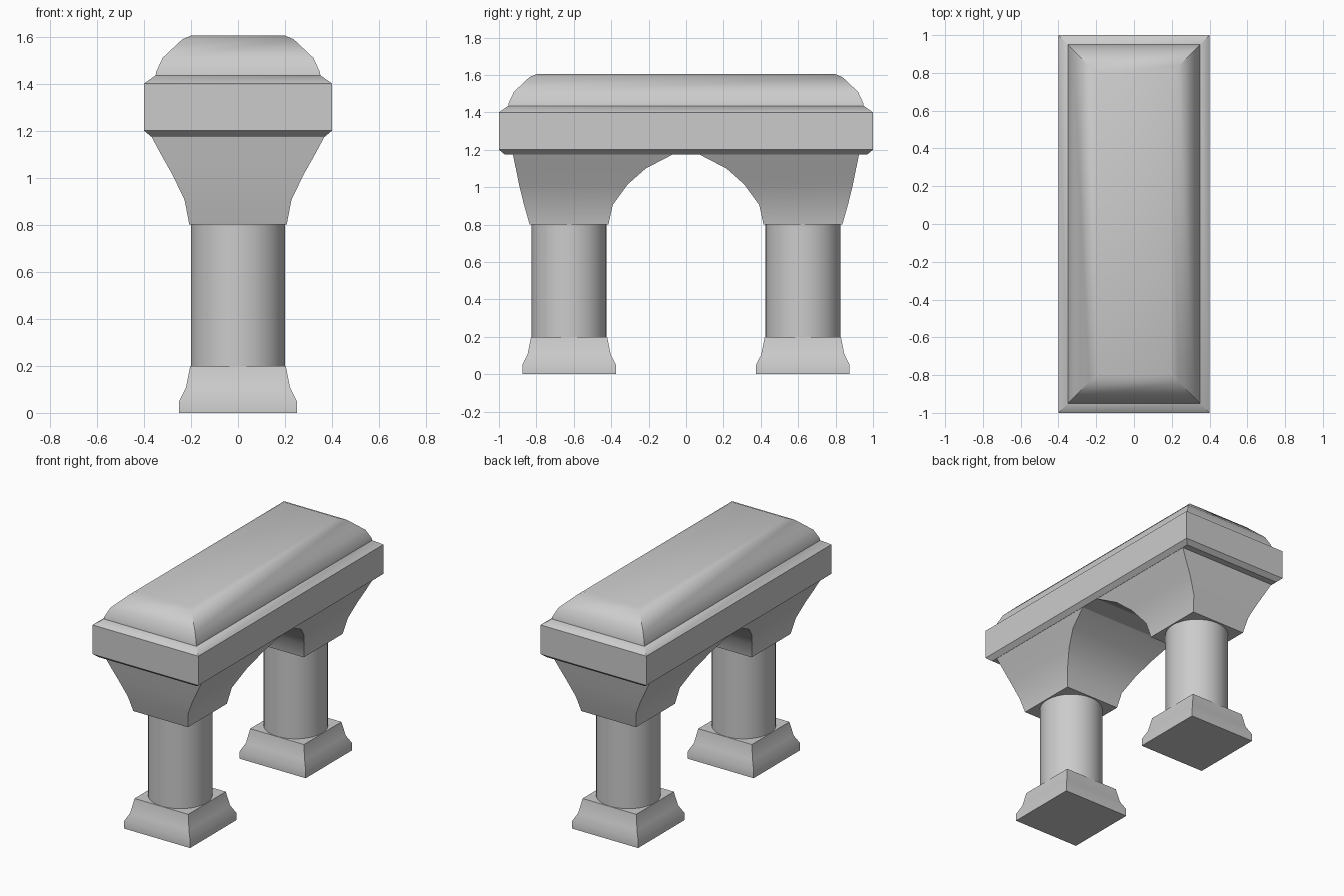
import bpy, bmesh, math

if "Cube" in bpy.data.objects:
    bpy.data.objects.remove(bpy.data.objects["Cube"])


def finish(name, bm, angle=35):
    bmesh.ops.recalc_face_normals(bm, faces=bm.faces[:])
    me = bpy.data.meshes.new(name)
    bm.to_mesh(me)
    bm.free()
    ob = bpy.data.objects.new(name, me)
    bpy.context.collection.objects.link(ob)
    bpy.ops.object.select_all(action='DESELECT')
    ob.select_set(True)
    bpy.context.view_layer.objects.active = ob
    bpy.ops.object.shade_smooth_by_angle(angle=math.radians(angle))
    return ob


def rect_loft(name, sections):
    """Stack rectangles (half_x, y0, y1, z) into a closed solid."""
    bm = bmesh.new()
    rings = [[bm.verts.new(p) for p in ((-hx, y0, z), (hx, y0, z), (hx, y1, z), (-hx, y1, z))]
             for hx, y0, y1, z in sections]
    for a, b in zip(rings, rings[1:]):
        for i in range(4):
            j = (i + 1) % 4
            bm.faces.new((a[i], a[j], b[j], b[i]))
    bm.faces.new(rings[0])
    bm.faces.new(rings[-1])
    return finish(name, bm)


LEG_Y = 0.625
# Profiles: base (half width, z); capital (half x, inner y, outer y, z)
BASE = [(0.25, 0), (0.25, 0.05), (0.222, 0.105), (0.203, 0.2)]
CAPITAL = [(0.207, 0.415, 0.836, 0.8), (0.227, 0.392, 0.866, 0.905),
           (0.28, 0.312, 0.893, 1.015), (0.328, 0.215, 0.91, 1.10),
           (0.37, 0.065, 0.926, 1.178)]

for side, s in (("front", -1), ("back", 1)):
    # Flared square foot
    rect_loft(side + "_base", [(h, s * LEG_Y - h, s * LEG_Y + h, z) for h, z in BASE])

    # Round column
    bm = bmesh.new()
    bmesh.ops.create_cone(bm, cap_ends=False, segments=32, radius1=0.2, radius2=0.2, depth=0.6)
    bmesh.ops.translate(bm, vec=(0, s * LEG_Y, 0.5), verts=bm.verts[:])
    finish(side + "_column", bm)

    # Spreading capital forming half of the arch
    rect_loft(side + "_capital", [(hx, *sorted((s * yi, s * yo)), z) for hx, yi, yo, z in CAPITAL])

# Chamfered slab
SLAB = [(0.03, 1.175), (0, 1.2), (0, 1.4), (0.05, 1.435)]
rect_loft("slab", [(0.4 - d, -1 + d, 1 - d, z) for d, z in SLAB])

# Rounded top block
TOP = [(0.05, 1.435), (0.052, 1.45), (0.08, 1.51), (0.163, 1.588), (0.203, 1.605)]
rect_loft("rounded_top", [(0.4 - d, -1 + d, 1 - d, z) for d, z in TOP])
